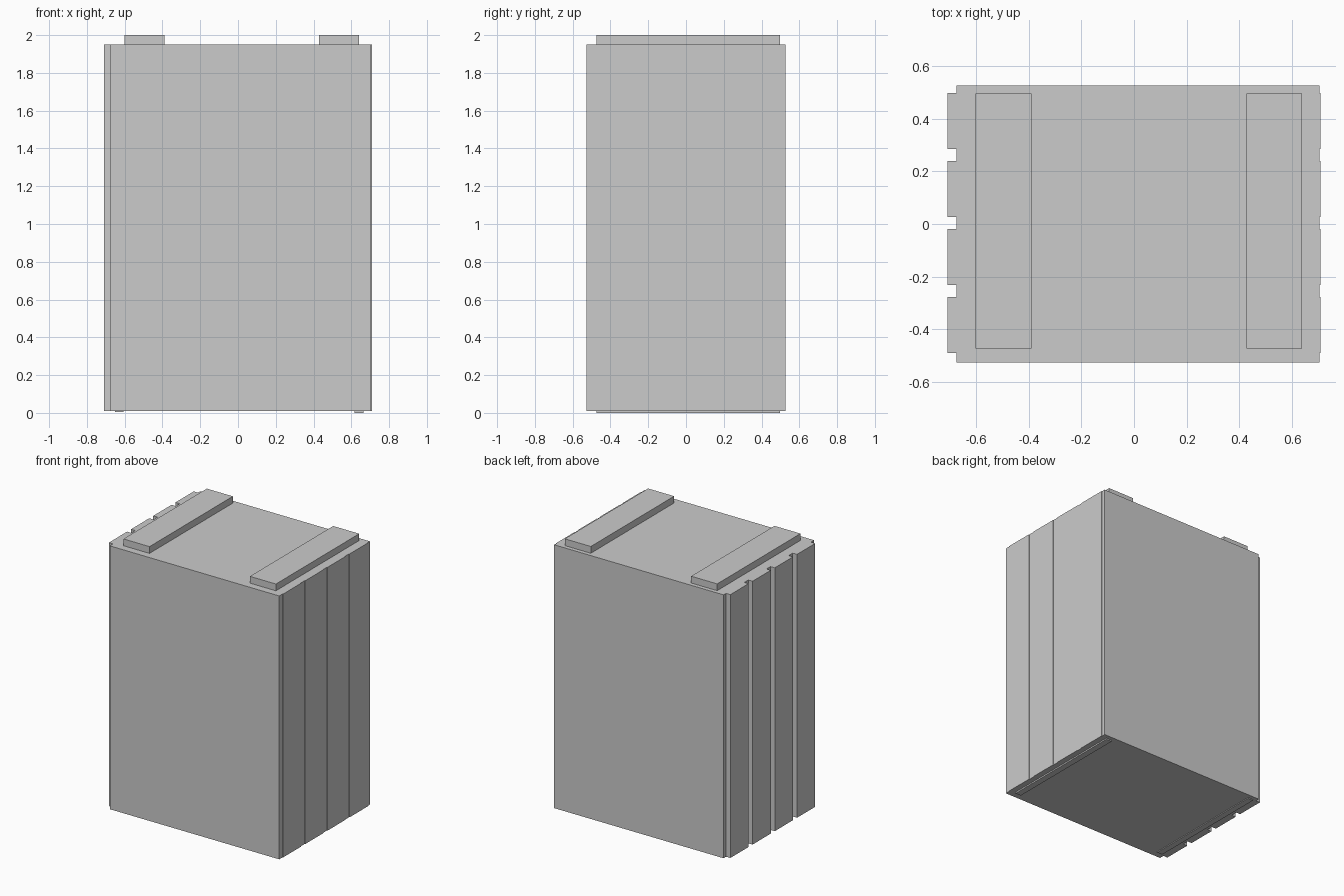
import bpy

if "Cube" in bpy.data.objects:
    bpy.data.objects.remove(bpy.data.objects["Cube"])


def box(name, x, y, z):
    """Box spanning the given (min, max) ranges."""
    bpy.ops.mesh.primitive_cube_add(
        size=1, location=[(a + b) / 2 for a, b in (x, y, z)])
    ob = bpy.context.object
    ob.name = name
    ob.scale = [b - a for a, b in (x, y, z)]
    bpy.ops.object.transform_apply(location=False, rotation=False, scale=True)
    return ob


BOTTOM, TOP = 0.01, 1.95

# Crate body
box("crate_body", (-0.675, 0.705), (-0.527, 0.527), (BOTTOM, TOP))

# Four vertical planks per side: proud on the left, nearly flush on the right
for i in range(4):
    y0 = -0.49 + i * 0.2587
    y = (y0, y0 + 0.212)
    box(f"left_plank_{i + 1}", (-0.71, -0.66), y, (BOTTOM, TOP))
    box(f"right_plank_{i + 1}", (0.66, 0.709), y, (BOTTOM, TOP))

# Two cleats across the lid
CLEAT_Y = (-0.473, 0.497)
for side, x in (("left", (-0.602, -0.39)), ("right", (0.428, 0.64))):
    box(f"{side}_lid_cleat", x, CLEAT_Y, (TOP - 0.02, 2.0))

# Thin runners under the base
box("left_base_runner", (-0.65, -0.605), CLEAT_Y, (0.004, 0.03))
box("right_base_runner", (0.618, 0.665), CLEAT_Y, (0.0, 0.03))
